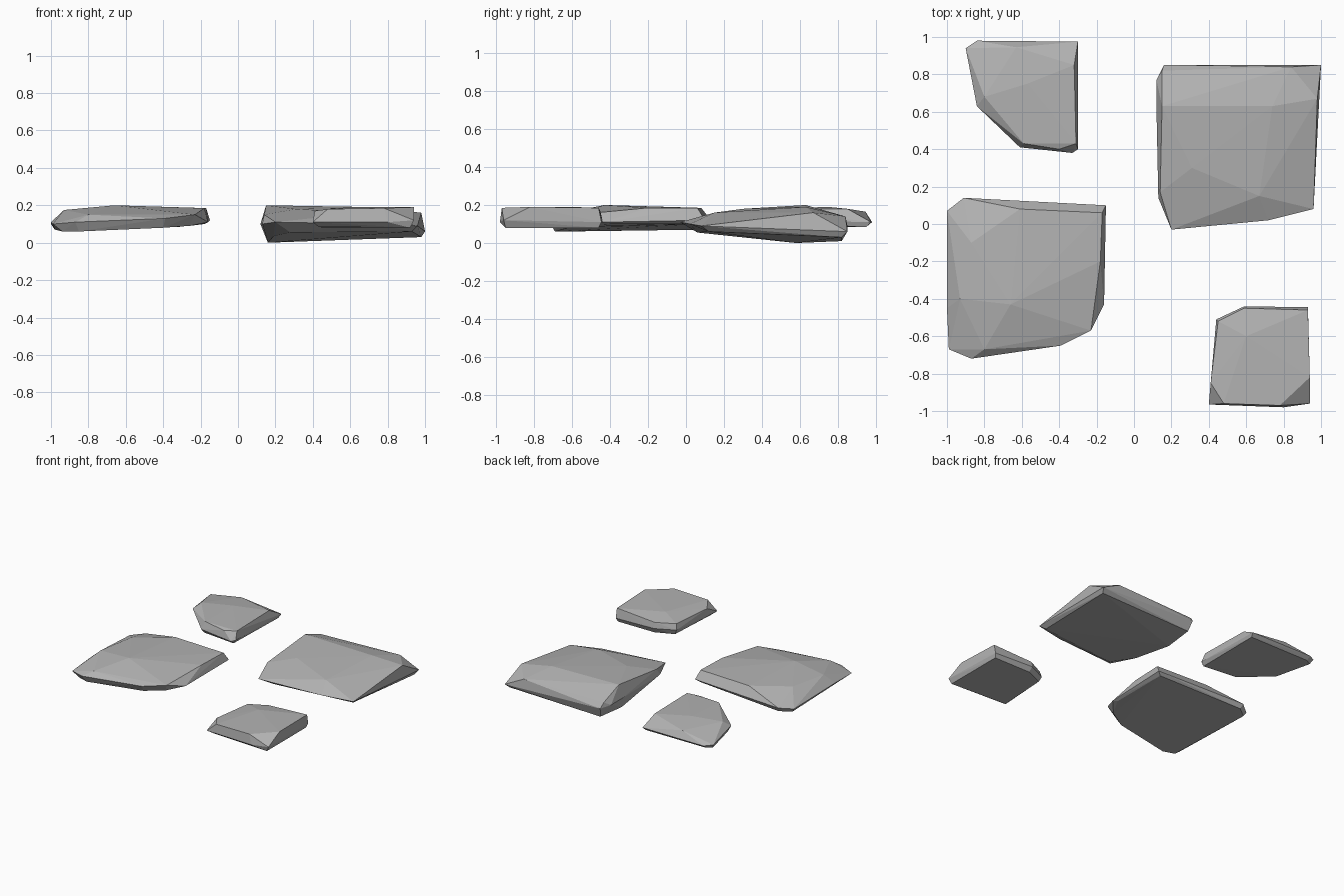
import bpy
import bmesh
import math

# Remove the default cube
default_cube = bpy.data.objects.get("Cube")
if default_cube:
    bpy.data.objects.remove(default_cube, do_unlink=True)


def make_material(name, colour):
    material = bpy.data.materials.new(name)
    material.use_nodes = True
    material.diffuse_color = colour
    shader = material.node_tree.nodes["Principled BSDF"]
    shader.inputs["Base Color"].default_value = colour
    shader.inputs["Roughness"].default_value = 0.9
    return material


def make_stone(name, base, rim, crown, material):
    """Wrap a faceted stone around its base, widest rim and crown points."""
    bm = bmesh.new()
    for point in base + rim + crown:
        bm.verts.new(point)
    hull = bmesh.ops.convex_hull(bm, input=bm.verts[:])
    unused = {item for item in hull["geom_interior"] + hull["geom_unused"]
              if isinstance(item, bmesh.types.BMVert)}
    bmesh.ops.delete(bm, geom=list(unused), context="VERTS")

    # Merge nearly level facets into broad chipped planes
    bmesh.ops.dissolve_limit(bm, angle_limit=math.radians(1),
                             verts=bm.verts[:], edges=bm.edges[:])
    bmesh.ops.recalc_face_normals(bm, faces=bm.faces[:])

    mesh = bpy.data.meshes.new(name)
    bm.to_mesh(mesh)
    bm.free()
    mesh.materials.append(material)
    stone = bpy.data.objects.new(name, mesh)
    bpy.context.collection.objects.link(stone)
    return stone


stone_grey = make_material("stone grey", (0.45, 0.45, 0.45, 1))

# Large slab at the back, leaning down towards its rear edge
make_stone(
    "back_large_stone",
    base=[(.28, .06, .055), (.93, .12, .06), (.98, .82, .03),
          (.18, .82, .01), (.16, .58, 0), (.19, .25, .035)],
    rim=[(.2, -.03, .11), (.72, .02, .1), (.96, .08, .09), (1, .85, .06),
         (.16, .85, .09), (.12, .77, .1), (.12, .62, .1), (.13, .14, .1)],
    crown=[(.67, .15, .16), (.98, .67, .16), (.84, .84, .14),
           (.74, .63, .19), (.15, .82, .13), (.15, .63, .2),
           (.31, .3, .18), (.14, .17, .15)],
    material=stone_grey)

# Large slab at the front
make_stone(
    "front_large_stone",
    base=[(-.94, -.66, .06), (-.85, -.69, .06), (-.4, -.62, .08),
          (-.26, -.54, .09), (-.18, -.4, .1), (-.18, .08, .1),
          (-.9, .12, .075), (-.98, .06, .07)],
    rim=[(-.99, -.67, .1), (-.87, -.72, .11), (-.39, -.65, .13),
         (-.23, -.57, .15), (-.16, -.43, .11), (-.15, .1, .12),
         (-.91, .14, .11), (-1, .07, .1), (-1, -.45, .11)],
    crown=[(-.8, -.67, .15), (-.66, -.43, .2), (-.93, -.4, .175),
           (-.87, -.1, .18), (-.61, .08, .185), (-.39, -.08, .19),
           (-.18, -.2, .185), (-.17, .06, .185)],
    material=stone_grey)

# Small stone at the back
make_stone(
    "back_small_stone",
    base=[(-.32, .4, .09), (-.31, .95, .085), (-.83, .95, .085),
          (-.88, .92, .085), (-.81, .63, .085), (-.6, .43, .09)],
    rim=[(-.33, .38, .11), (-.3, .4, .12), (-.3, .975, .11),
         (-.84, .98, .11), (-.9, .94, .12), (-.84, .63, .14),
         (-.61, .41, .12)],
    crown=[(-.59, .43, .18), (-.4, .4, .17), (-.31, .43, .18),
           (-.32, .85, .18), (-.63, .945, .165), (-.8, .68, .18),
           (-.57, .75, .19)],
    material=stone_grey)

# Small stone at the front
make_stone(
    "front_small_stone",
    base=[(.43, -.93, .085), (.92, -.95, .08), (.92, -.46, .08),
          (.6, -.46, .08), (.46, -.52, .08)],
    rim=[(.4, -.965, .11), (.8, -.98, .11), (.94, -.96, .12),
         (.93, -.445, .11), (.59, -.44, .12), (.44, -.51, .12)],
    crown=[(.41, -.85, .17), (.48, -.96, .18), (.78, -.97, .185),
           (.94, -.82, .19), (.93, -.46, .185), (.6, -.6, .19),
           (.45, -.52, .165), (.59, -.45, .165)],
    material=stone_grey)
